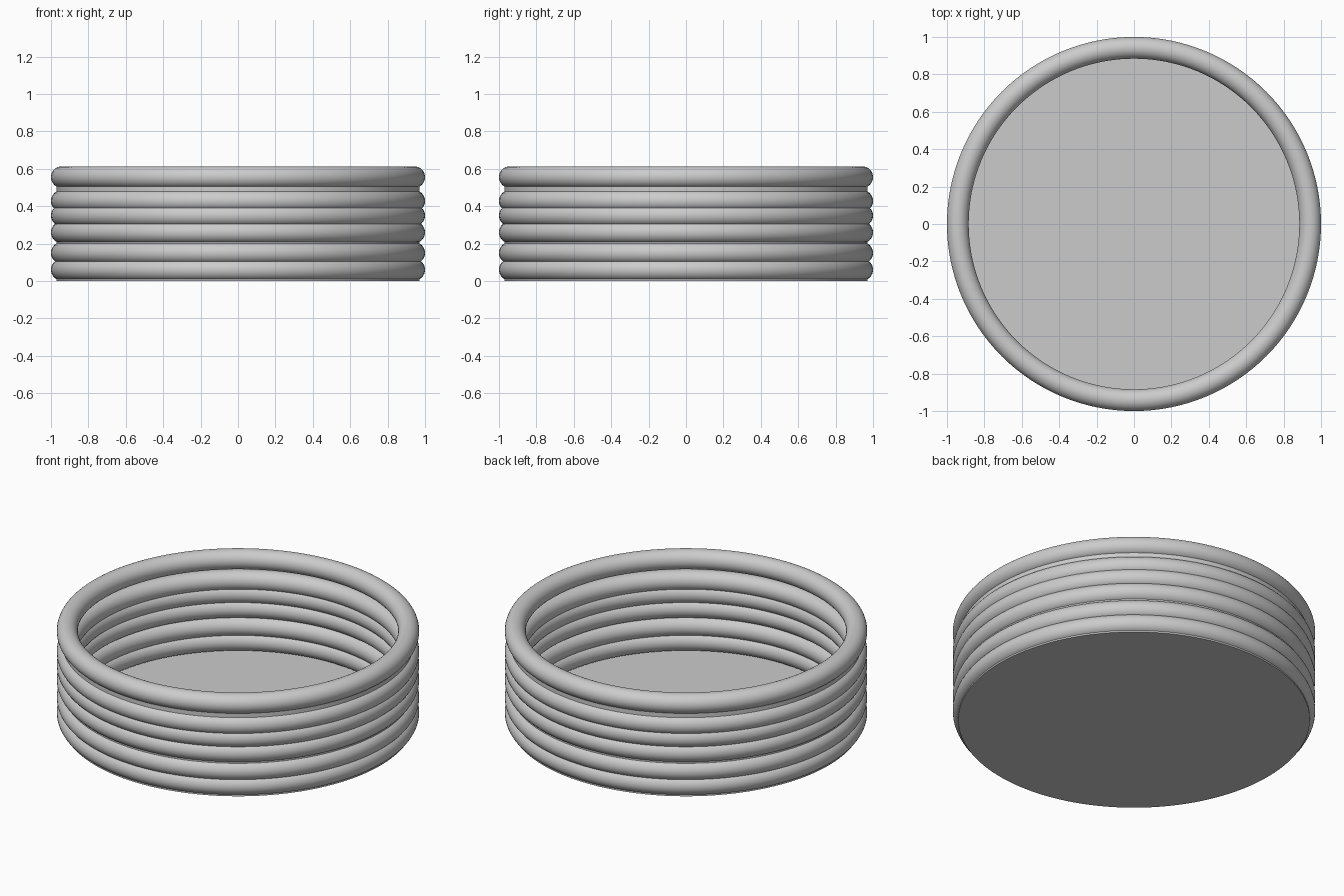
import bpy
import bmesh
import math

cube = bpy.data.objects.get("Cube")
if cube:
    bpy.data.objects.remove(cube, do_unlink=True)

TUBE = 0.058           # ring tube radius
MAJOR = 1 - TUBE       # ring centreline radius
WALL = 0.97            # liner radius
SEGMENTS = 128

grey = bpy.data.materials.new("light_grey")
grey.use_nodes = True
color = (0.6, 0.6, 0.6, 1)
grey.diffuse_color = color
grey.node_tree.nodes["Principled BSDF"].inputs["Base Color"].default_value = color


def finish(obj, name):
    obj.name = name
    obj.data.name = name
    obj.data.materials.append(grey)
    bpy.ops.object.select_all(action="DESELECT")
    obj.select_set(True)
    bpy.context.view_layer.objects.active = obj
    bpy.ops.object.shade_smooth_by_angle(angle=math.radians(40))


# Stacked rings, unevenly spaced
for i, z in enumerate((0.06, 0.15, 0.26, 0.35, 0.428, 0.555), 1):
    bpy.ops.mesh.primitive_torus_add(
        location=(0, 0, z), major_radius=MAJOR, minor_radius=TUBE,
        major_segments=SEGMENTS, minor_segments=32)
    finish(bpy.context.object, f"ring_{i}")

# Thin liner wall hidden between the rings
bpy.ops.mesh.primitive_cylinder_add(
    vertices=SEGMENTS, radius=WALL, depth=0.55, location=(0, 0, 0.275),
    end_fill_type="NOTHING")
finish(bpy.context.object, "liner_wall")

# Flat floor
mesh = bpy.data.meshes.new("floor")
bm = bmesh.new()
bmesh.ops.create_circle(bm, cap_ends=True, segments=SEGMENTS, radius=WALL)
bm.to_mesh(mesh)
bm.free()
floor = bpy.data.objects.new("floor", mesh)
bpy.context.collection.objects.link(floor)
finish(floor, "floor")
